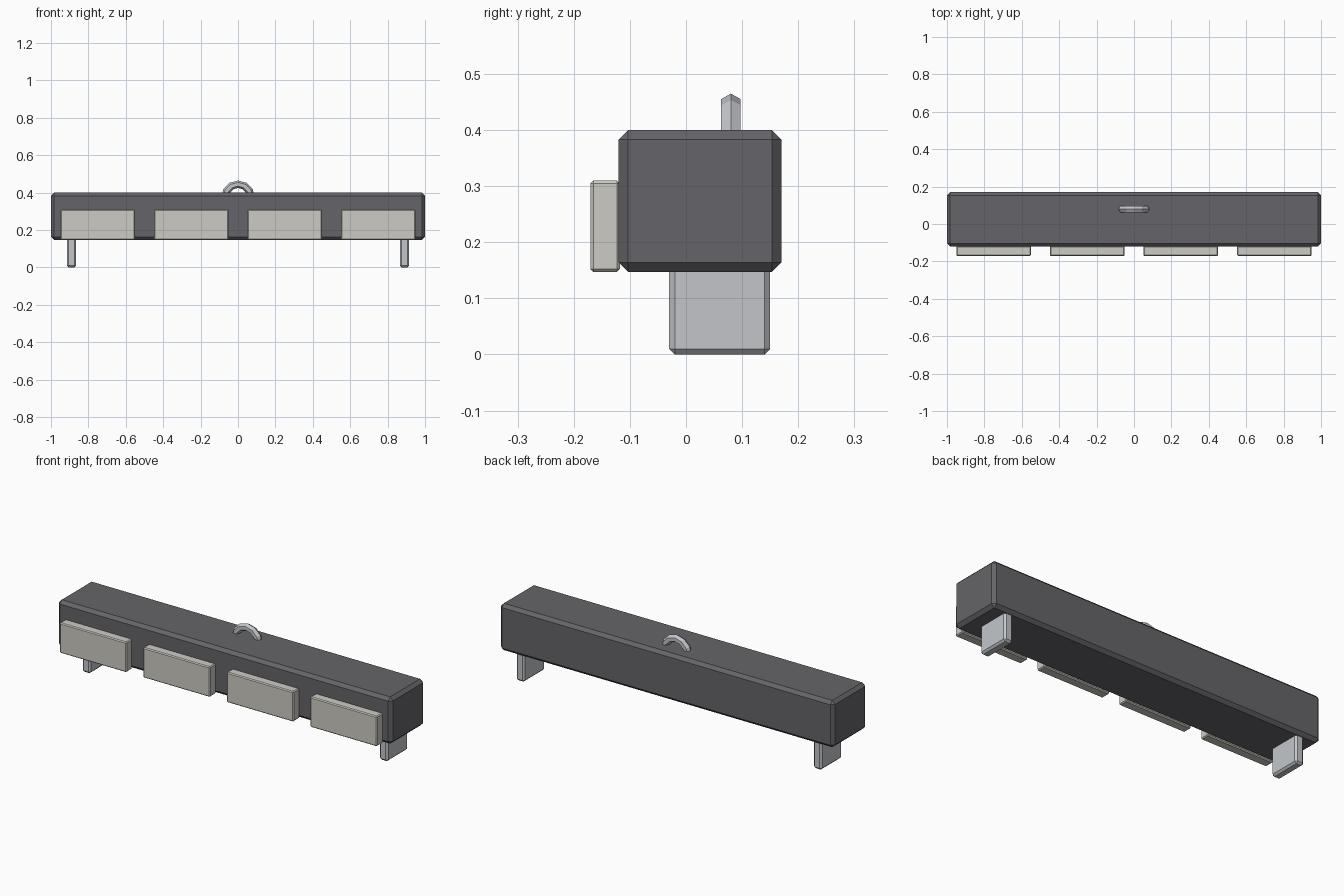
import bpy, bmesh
from math import pi

if "Cube" in bpy.data.objects:
    bpy.data.objects.remove(bpy.data.objects["Cube"])


def material(name, rgb):
    m = bpy.data.materials.new(name)
    m.diffuse_color = (*rgb, 1)
    m.use_nodes = True
    m.node_tree.nodes["Principled BSDF"].inputs["Base Color"].default_value = m.diffuse_color
    return m


def chamfer_box(name, lo, hi, width, mat):
    bm = bmesh.new()
    bmesh.ops.create_cube(bm, size=1)
    for v in bm.verts:
        v.co = [(a + b) / 2 + c * (b - a) for a, b, c in zip(lo, hi, v.co)]
    bmesh.ops.bevel(bm, geom=bm.edges[:], offset=width, segments=1,
                    affect='EDGES', profile=0.5)
    mesh = bpy.data.meshes.new(name)
    bm.to_mesh(mesh)
    bm.free()
    mesh.materials.append(mat)
    ob = bpy.data.objects.new(name, mesh)
    bpy.context.collection.objects.link(ob)
    return ob


dark = material("dark_housing", (0.13, 0.127, 0.14))
pale = material("pale_panel", (0.61, 0.60, 0.55))
metal = material("light_metal", (0.54, 0.56, 0.59))

# Long bar housing
chamfer_box("housing", (-1, -0.12, 0.147), (1, 0.17, 0.40), 0.017, dark)

# Four front panels
for i in range(4):
    x = -0.75 + 0.5 * i
    chamfer_box(f"front_panel_{i + 1}", (x - 0.2, -0.17, 0.147),
                (x + 0.2, -0.118, 0.31), 0.005, pale)

# Pair of feet
for side, x in (("left", -0.89), ("right", 0.89)):
    chamfer_box(f"{side}_foot", (x - 0.025, -0.03, 0),
                (x + 0.025, 0.15, 0.16), 0.01, metal)

# Hanging ring, half sunk into the top
bpy.ops.mesh.primitive_torus_add(major_segments=12, minor_segments=6,
                                 major_radius=0.07, minor_radius=0.02,
                                 location=(0, 0.08, 0.375),
                                 rotation=(pi / 2, 0, 0))
ring = bpy.context.object
ring.name = "hanging_ring"
ring.data.materials.append(metal)
ring.data.polygons.foreach_set("use_smooth", [False] * len(ring.data.polygons))
